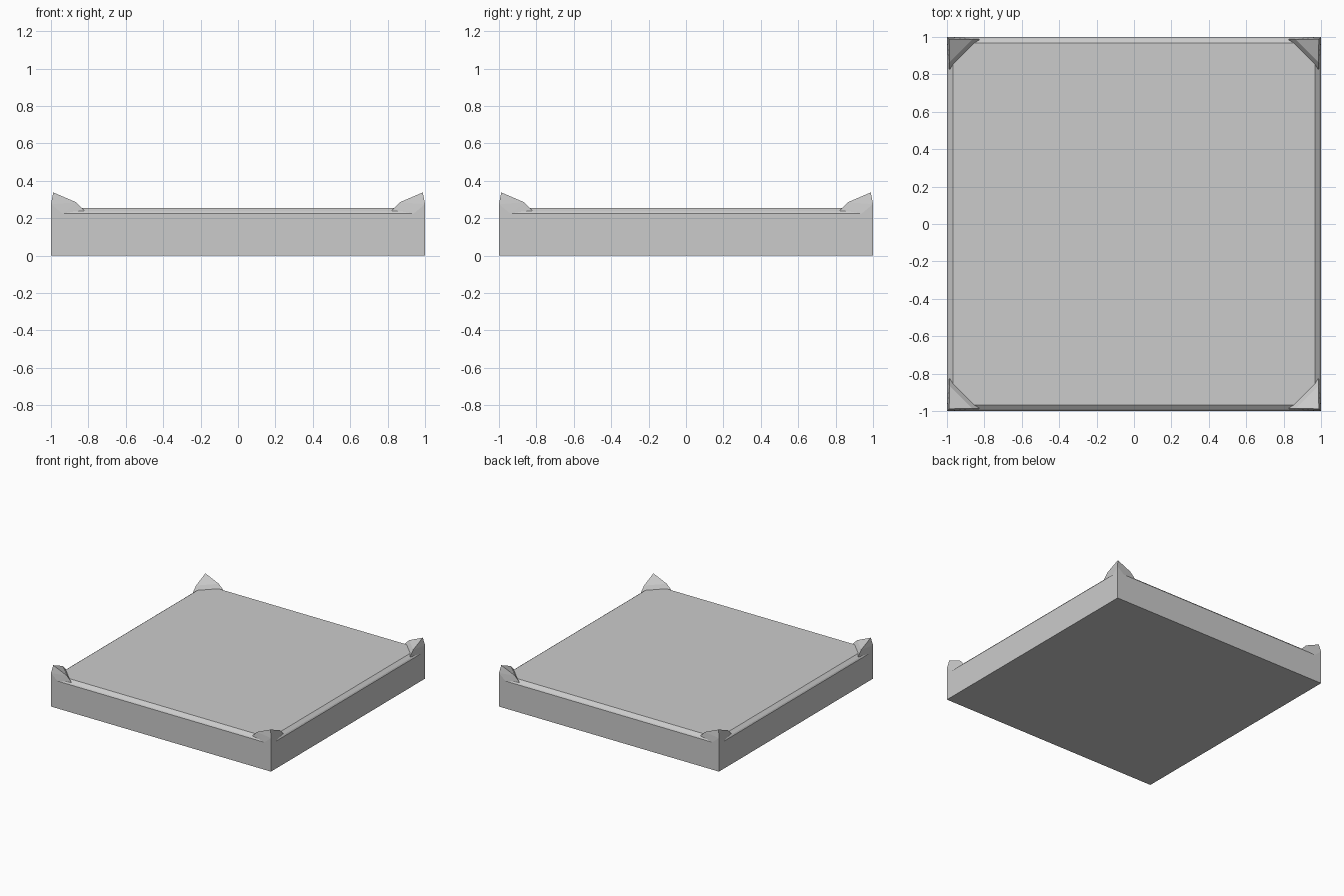
import bpy, bmesh

if "Cube" in bpy.data.objects:
    bpy.data.objects.remove(bpy.data.objects["Cube"])


def finish(name, bm):
    bmesh.ops.recalc_face_normals(bm, faces=bm.faces)
    me = bpy.data.meshes.new(name)
    bm.to_mesh(me)
    bm.free()
    ob = bpy.data.objects.new(name, me)
    bpy.context.collection.objects.link(ob)
    return ob


# Square slab with a chamfered top edge: (half width, height) rings
bm = bmesh.new()
rings = []
for h, z in [(1, 0), (1, 0.225), (0.993, 0.235), (0.967, 0.255)]:
    rings.append([bm.verts.new((x * h, y * h, z))
                  for x, y in [(-1, -1), (1, -1), (1, 1), (-1, 1)]])
for a, b in zip(rings, rings[1:]):
    for i in range(4):
        j = (i + 1) % 4
        bm.faces.new((a[i], a[j], b[j], b[i]))
bm.faces.new(rings[0][::-1])
bm.faces.new(rings[-1])
finish("slab", bm)

# Pointed corner ears, symmetric about the diagonal of each corner
axis_pts = [(0.988, 0.988, 0.338), (1, 1, 0.275), (1, 1, 0.215)]
side_pts = [(0.94, 1, 0.225), (0.865, 0.987, 0.285), (0.835, 0.987, 0.255),
            (0.818, 0.987, 0.235), (0.86, 0.967, 0.25)]
pts = axis_pts + side_pts + [(y, x, z) for x, y, z in side_pts]
for sx, xn in ((-1, "left"), (1, "right")):
    for sy, yn in ((-1, "front"), (1, "back")):
        bm = bmesh.new()
        for x, y, z in pts:
            bm.verts.new((x * sx, y * sy, z))
        res = bmesh.ops.convex_hull(bm, input=bm.verts[:])
        loose = [v for v in bm.verts if not v.link_faces]
        bmesh.ops.delete(bm, geom=loose, context='VERTS')
        finish(f"corner_ear_{yn}_{xn}", bm)
